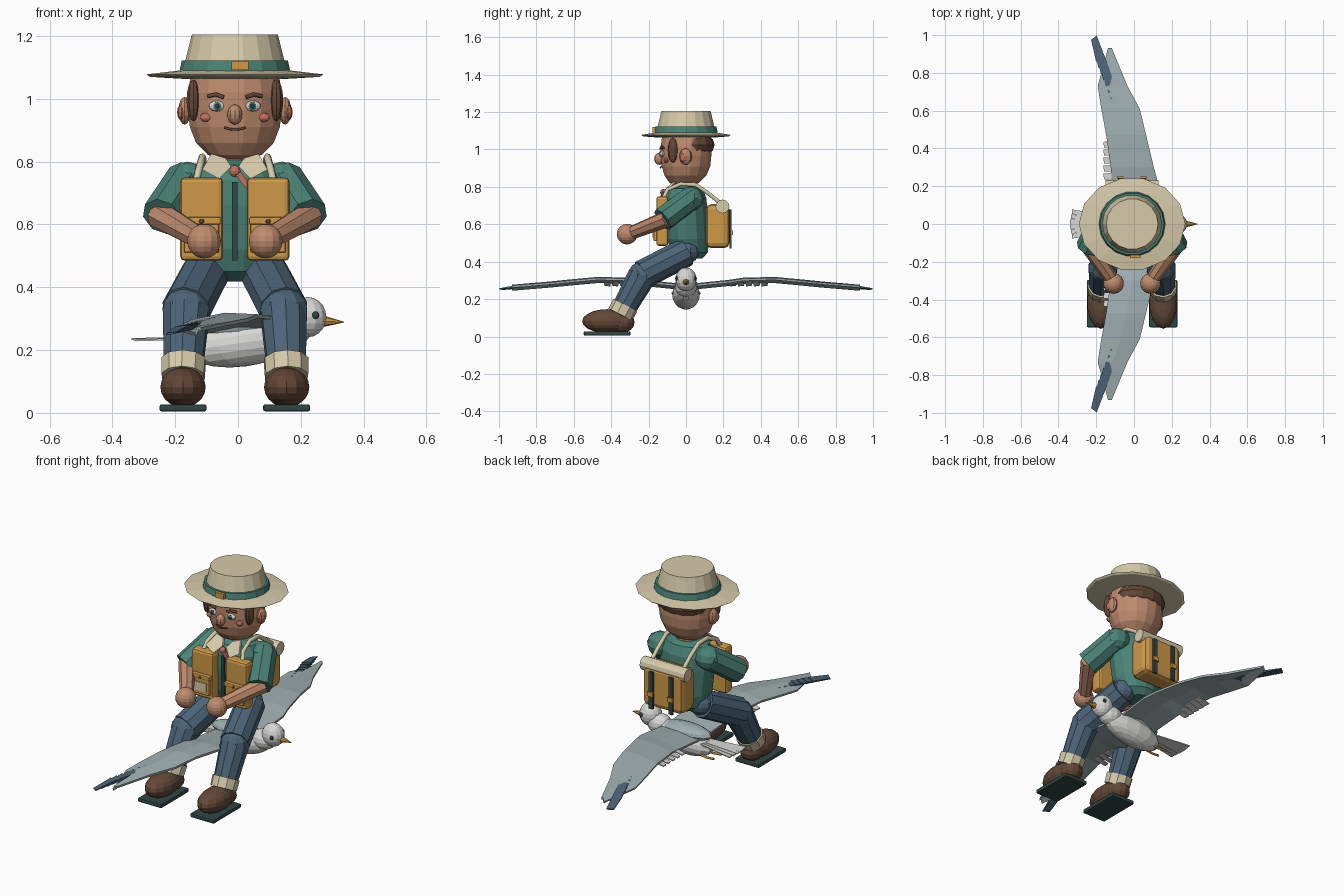
import bpy, bmesh, math
from mathutils import Vector, Matrix

if "Cube" in bpy.data.objects:
    bpy.data.objects.remove(bpy.data.objects["Cube"])

CX = -0.01   # centre line of the figure


def colour(name, h):
    m = bpy.data.materials.new(name)
    c = [int(h[i:i + 2], 16) / 255 for i in (0, 2, 4)]
    m.diffuse_color = [v / 12.92 if v < 0.04 else ((v + 0.055) / 1.055) ** 2.4 for v in c] + [1]
    m.use_nodes = True
    m.node_tree.nodes["Principled BSDF"].inputs["Base Color"].default_value = m.diffuse_color
    return m


CREAM = colour("cream", "D6CAAA")
TEAL = colour("teal", "4A8276")
SKIN = colour("skin", "BF8B6E")
BROWN = colour("brown", "644838")
OCHRE = colour("ochre", "CF9A48")
DENIM = colour("denim", "4C6478")
GREY = colour("feather grey", "A0AFB2")
WHITE = colour("feather white", "D8D9D6")
RED = colour("coral red", "C4705F")
DARK = colour("dark green", "304746")


def finish(bm, name, mat):
    bmesh.ops.recalc_face_normals(bm, faces=bm.faces)
    me = bpy.data.meshes.new(name)
    bm.to_mesh(me)
    bm.free()
    me.materials.append(mat)
    ob = bpy.data.objects.new(name, me)
    bpy.context.collection.objects.link(ob)
    return ob


def ball(name, c, r, mat, u=12, v=8):
    bm = bmesh.new()
    bmesh.ops.create_uvsphere(bm, u_segments=u, v_segments=v, radius=1)
    bm.transform(Matrix.Translation(c) @ Matrix.Diagonal((*r, 1)))
    return finish(bm, name, mat)


def limb(name, a, b, r1, r2, mat, n=8):
    a, b = Vector(a), Vector(b)
    bm = bmesh.new()
    bmesh.ops.create_cone(bm, cap_ends=True, segments=n, radius1=r1, radius2=r2, depth=(b - a).length)
    bm.transform(Matrix.Translation((a + b) / 2) @ (b - a).to_track_quat('Z', 'Y').to_matrix().to_4x4())
    return finish(bm, name, mat)


def box(name, c, size, mat, bevel=0.0, rot=0.0):
    bm = bmesh.new()
    bmesh.ops.create_cube(bm, size=1)
    bm.transform(Matrix.Diagonal((*size, 1)))
    if bevel:
        bmesh.ops.bevel(bm, geom=bm.edges[:], offset=bevel, segments=2, profile=0.5, affect='EDGES')
    bm.transform(Matrix.Translation(c) @ Matrix.Rotation(rot, 4, 'Y'))
    return finish(bm, name, mat)


def loft(name, rings, mat, n=14):
    """Stack of horizontal ellipses: (centre y, z, radius x, radius y)."""
    bm = bmesh.new()
    loops = [[bm.verts.new((CX + rx * math.sin(2 * math.pi * (i + .5) / n),
                            cy - ry * math.cos(2 * math.pi * (i + .5) / n), z)) for i in range(n)]
             for cy, z, rx, ry in rings]
    for p, q in zip(loops, loops[1:]):
        for i in range(n):
            bm.faces.new((p[i], p[(i + 1) % n], q[(i + 1) % n], q[i]))
    bm.faces.new(loops[0])
    bm.faces.new(loops[-1])
    return finish(bm, name, mat)


def plate(name, pts, mat, t=(0, 0, -0.006)):
    bm = bmesh.new()
    top = [bm.verts.new(p) for p in pts]
    low = [bm.verts.new(Vector(p) + Vector(t)) for p in pts]
    bm.faces.new(top)
    bm.faces.new(low)
    for i in range(len(pts)):
        j = (i + 1) % len(pts)
        bm.faces.new((top[i], top[j], low[j], low[i]))
    return finish(bm, name, mat)


def tube(name, pts, r, mat):
    cu = bpy.data.curves.new(name, 'CURVE')
    cu.dimensions, cu.bevel_depth, cu.bevel_resolution, cu.use_fill_caps = '3D', r, 1, True
    sp = cu.splines.new('POLY')
    sp.points.add(len(pts) - 1)
    for p, co in zip(sp.points, pts):
        p.co = (*co, 1)
    cu.materials.append(mat)
    ob = bpy.data.objects.new(name, cu)
    bpy.context.collection.objects.link(ob)
    bpy.ops.object.select_all(action='DESELECT')
    ob.select_set(True)
    bpy.context.view_layer.objects.active = ob
    bpy.ops.object.convert(target='MESH')


# Hat
loft("hat_brim", [(0, 1.064, .17, .16), (0, 1.070, .27, .235), (0, 1.078, .282, .246), (0, 1.09, .18, .17)], CREAM)
loft("hat_crown", [(0, 1.08, .168, .164), (0, 1.205, .137, .134)], CREAM, 18)
loft("hat_band", [(0, 1.085, .177, .173), (0, 1.122, .169, .165)], TEAL, 18)
box("hat_buckle", (.007, -.171, 1.106), (.054, .016, .028), OCHRE)

# Head, neck and hair
loft("neck", [(0, .76, .06, .06), (0, .84, .06, .06)], SKIN, 10)
loft("head", [(-.01, .808, .05, .05), (-.01, .822, .088, .08), (-.003, .86, .126, .114), (0, .91, .146, .132),
              (0, .965, .153, .138), (0, 1.02, .153, .138), (0, 1.08, .142, .128)], SKIN, 16)
ball("back_hair", (CX, .035, 1.025), (.152, .118, .075), BROWN, 14, 8)
ball("nose", (CX, -.143, .95), (.025, .027, .032), SKIN, 10, 8)
tube("mouth", [(CX + x, -.137 + abs(x) * .15, .902 + x * x * 6) for x in (-.034, -.017, 0, .017, .034)], .004, BROWN)

# Torso and jacket closure
loft("jacket", [(.03, .418, .06, .06), (.02, .45, .115, .10), (.01, .52, .142, .115), (0, .66, .155, .118),
                (0, .74, .152, .112), (0, .79, .125, .09), (0, .805, .07, .06)], TEAL)
box("zipper", (CX, -.118, .61), (.017, .016, .25), DARK)
ball("scarf_knot", (CX, -.122, .77), (.019, .016, .019), RED, 10, 6)
plate("scarf_tail", [(CX - .004, -.132, .765), (CX + .02, -.132, .765), (CX + .055, -.132, .72),
                     (CX + .035, -.132, .715)], RED, (0, .015, 0))

# Paired parts of the figure
for s, side in ((-1, "right"), (1, "left")):
    def P(dx, y, z):
        return (CX + s * dx, y, z)

    # Face
    ball(side + "_ear", P(.16, -.002, .962), (.021, .034, .044), SKIN, 10, 8)
    ball(side + "_inner_ear", P(.170, -.014, .957), (.014, .022, .026), RED, 8, 6)
    ball(side + "_sideburn", P(.132, -.07, .995), (.023, .028, .066), BROWN, 10, 8)
    ball(side + "_eye", P(.057, -.126, .977), (.026, .014, .017), WHITE, 12, 8)
    ball(side + "_iris", P(.056, -.137, .977), (.013, .006, .014), TEAL, 10, 6)
    ball(side + "_pupil", P(.056, -.141, .977), (.007, .005, .008), DARK, 8, 6)
    tube(side + "_brow", [P(.035, -.136, 1.005), P(.06, -.132, 1.014), P(.086, -.12, 1.008)], .007, BROWN)
    ball(side + "_cheek", P(.092, -.106, .941), (.021, .012, .014), RED, 10, 6)

    # Arms
    limb(side + "_sleeve", P(.155, .035, .745), P(.232, -.125, .625), .064, .067, TEAL)
    ball(side + "_shoulder", P(.15, .025, .735), (.075, .07, .065), TEAL, 10, 6)
    limb(side + "_forearm", P(.24, -.10, .63), P(.11, -.29, .555), .046, .036, SKIN)
    ball(side + "_hand", P(.098, -.315, .547), (.055, .055, .055), SKIN, 14, 10)

    # Collar, shoulder straps and chest pockets
    plate(side + "_collar", [P(.012, -.11, .785), P(.05, -.138, .745), P(.104, -.128, .775),
                             P(.075, -.07, .825), P(.03, -.075, .812)], CREAM, (0, .014, 0))
    tube(side + "_shoulder_strap", [P(.10, .20, .70), P(.10, .12, .765), P(.102, .05, .812), P(.104, -.03, .815),
                                    P(.112, -.10, .785), P(.125, -.125, .73)], .012, CREAM)
    box(side + "_chest_bag", P(.106, -.127, .617), (.136, .064, .265), OCHRE, .014)
    box(side + "_chest_pocket", P(.106, -.162, .56), (.112, .022, .10), OCHRE, .006)
    box(side + "_pocket_flap", P(.106, -.166, .612), (.122, .028, .024), OCHRE, .005)
    ball(side + "_pocket_button", P(.106, -.182, .61), (.008, .005, .008), BROWN, 8, 6)

    # Legs
    limb(side + "_thigh", P(.092, .0, .45), P(.155, -.235, .33), .077, .079, DENIM, 10)
    ball(side + "_hip", P(.085, .005, .452), (.072, .065, .062), DENIM, 10, 8)
    ball(side + "_knee", P(.155, -.235, .325), (.079, .076, .076), DENIM, 10, 8)
    limb(side + "_shin", P(.155, -.235, .325), P(.164, -.335, .145), .077, .064, DENIM, 10)
    limb(side + "_cuff", P(.163, -.325, .167), P(.165, -.352, .116), .073, .071, CREAM, 10)
    ball(side + "_shoe", P(.165, -.42, .082), (.074, .135, .064), BROWN, 14, 10)
    ball(side + "_heel", P(.165, -.345, .075), (.064, .07, .056), BROWN, 12, 8)
    box(side + "_sole", P(.165, -.422, .016), (.15, .25, .023), DARK, .007)

    # Backpack fittings
    box(side + "_pack_strap", P(.062, .238, .575), (.024, .012, .21), DARK)
    box(side + "_pack_buckle", P(.062, .246, .555), (.034, .010, .026), OCHRE)

box("map_patch", (CX - .106, -.175, .555), (.075, .006, .05), CREAM)

# Backpack with bedroll
box("backpack", (CX, .17, .59), (.25, .125, .235), OCHRE, .028)
limb("bedroll", (CX - .14, .195, .695), (CX + .14, .195, .695), .037, .037, CREAM, 12)

# Bird body, head and tail
bird = ball("bird_body", (0, 0, 0), (.19, .074, .076), WHITE, 14, 10)
bird.location, bird.rotation_euler = (.02, 0, .224), (0, -.14, 0)
ball("bird_neck", (.165, 0, .265), (.07, .058, .056), WHITE, 12, 8)
ball("bird_head", (.222, 0, .305), (.061, .056, .064), WHITE, 14, 10)
ball("bird_mantle", (.0, 0, .272), (.16, .066, .04), GREY, 12, 8)
limb("bird_beak", (.265, 0, .292), (.338, 0, .289), .02, .001, OCHRE, 8)
for i in range(6):
    a = i - 2.5
    z = .245 - .002 * abs(a)
    plate("tail_feather", [(-.12, a * .012 - .012, z), (-.12, a * .012 + .012, z),
                           (-.342 + .006 * abs(a), a * .026 + .012, z - .006),
                           (-.342 + .006 * abs(a), a * .026 - .012, z - .006)], WHITE)

# Wings: stations of (span, leading x, trailing x, height)
STATIONS = [(.03, .12, -.11, .268), (.23, .124, -.116, .288), (.30, .105, -.122, .299), (.47, .064, -.146, .304),
            (.61, .03, -.172, .291), (.73, -.035, -.19, .279), (.93, -.118, -.135, .262)]
for s, side in ((-1, "right"), (1, "left")):
    ball("bird_eye", (.247, s * .050, .311), (.012, .008, .012), DARK, 8, 6)
    tube("bird_leg", [(-.06, s * .03, .18), (-.15, s * .032, .168), (-.20, s * .034, .172)], .006, OCHRE)
    bm = bmesh.new()
    rows = [[bm.verts.new((x, s * y, z + dz)) for x, dz in ((lead, .004), ((lead + trail) / 2, .009), (trail, -.012))]
            for y, lead, trail, z in STATIONS]
    for p, q in zip(rows, rows[1:]):
        for i in range(2):
            f = bm.faces.new((p[i], p[i + 1], q[i + 1], q[i]))
            f.normal_update()
            if f.normal.z < 0:
                f.normal_flip()
    wing = finish(bm, side + "_wing", GREY)
    mod = wing.modifiers.new("thickness", 'SOLIDIFY')
    mod.thickness, mod.offset = .012, 0

    # Dark flight feathers stepping out to the wing tip
    for i in range(7):
        k = i / 6
        x, y, z = -.108 - .077 * k, .66 + .20 * k, .293 - .018 * k
        plate("flight_feather", [(x - .016, s * y, z), (x + .03, s * (y + .016), z + .005),
                                 (x - .012, s * (y + .138), z - .017), (x - .042, s * (y + .115), z - .021)], DENIM)
    # Pale feathers along the trailing edge
    for i in range(5):
        y = .235 + i * .042
        plate("trailing_feather", [(-.09, s * y, .288), (-.09, s * (y + .036), .29),
                                   (-.163, s * (y + .032), .276), (-.158, s * (y + .002), .274)], WHITE)
